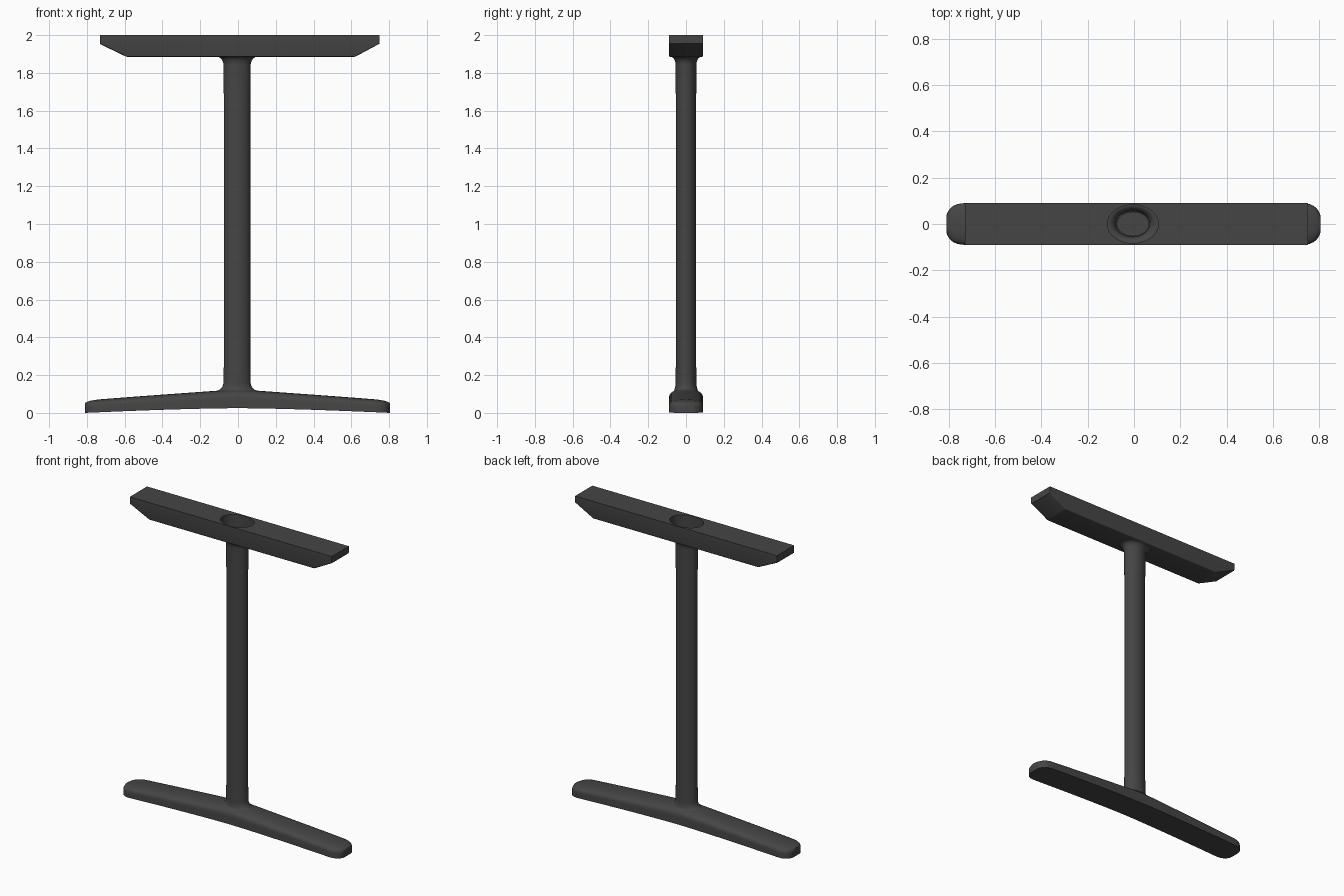
import bpy, bmesh, math

if "Cube" in bpy.data.objects:
    bpy.data.objects.remove(bpy.data.objects["Cube"])

CX = -0.005   # post axis
SEG = 48

dark = bpy.data.materials.new("dark_metal")
dark.diffuse_color = (0.06, 0.06, 0.06, 1)
dark.use_nodes = True
dark.node_tree.nodes["Principled BSDF"].inputs["Base Color"].default_value = dark.diffuse_color


def smooth(ob, angle):
    bpy.ops.object.select_all(action='DESELECT')
    ob.select_set(True)
    bpy.context.view_layer.objects.active = ob
    bpy.ops.object.shade_smooth_by_angle(angle=math.radians(angle))


def finish(bm, name, angle=35, recalc=True):
    if recalc:
        bmesh.ops.recalc_face_normals(bm, faces=bm.faces)
    me = bpy.data.meshes.new(name)
    bm.to_mesh(me)
    bm.free()
    me.materials.append(dark)
    ob = bpy.data.objects.new(name, me)
    bpy.context.collection.objects.link(ob)
    smooth(ob, angle)
    return ob


def loft(rings, name, caps=True, angle=35):
    bm = bmesh.new()
    loops = [[bm.verts.new(p) for p in r] for r in rings]
    n = len(loops[0])
    for a, b in zip(loops, loops[1:]):
        for i in range(n):
            j = (i + 1) % n
            bm.faces.new((a[i], a[j], b[j], b[i]))
    if caps:
        bm.faces.new(loops[0])
        bm.faces.new(loops[-1])
    return finish(bm, name, angle)


def ellipse(a, b, z):
    return [(CX + a * math.cos(2 * math.pi * i / SEG),
             b * math.sin(2 * math.pi * i / SEG), z) for i in range(SEG)]


def flare(z_start, z_end, name, spread):
    # straight collar, then a quarter-round flare towards z_end
    s = 1 if z_end > z_start else -1
    rings = [ellipse(0.072, 0.055, z_start)]
    r = 0.045
    for k in range(11):
        t = k / 10 * math.pi / 2
        f = 1 - math.cos(t)
        rings.append(ellipse(0.072 + 0.038 * f, 0.055 + spread * f,
                             z_end - s * r * (1 - math.sin(t))))
    return loft(rings, name, caps=False, angle=60)


# Post
loft([ellipse(0.07, 0.053, 0.06), ellipse(0.07, 0.053, 1.75)], "post")

# Collars blending the post into the bar and the foot
flare(1.69, 1.886, "top_collar", 0.028)
flare(0.24, 0.118, "foot_collar", 0.012)

# Top bar: chamfered profile extruded across, lower edges softened
profile = [(-0.73, 2), (0.75, 2), (0.75, 1.955), (0.62, 1.885),
           (-0.59, 1.885), (-0.73, 1.952)]
bm = bmesh.new()
face = bm.faces.new([bm.verts.new((x, -0.09, z)) for x, z in profile])
ext = bmesh.ops.extrude_face_region(bm, geom=[face])
bmesh.ops.translate(bm, vec=(0, 0.18, 0),
                    verts=[v for v in ext["geom"] if isinstance(v, bmesh.types.BMVert)])
bmesh.ops.recalc_face_normals(bm, faces=bm.faces)
low = [e for e in bm.edges if min(v.co.z for v in e.verts) < 1.9]
bmesh.ops.bevel(bm, geom=low, offset=0.006, segments=3, profile=0.5, affect='EDGES')
# slice beside the hole so the pierced faces stay clean
for x in (CX - 0.13, CX, CX + 0.13):
    bmesh.ops.bisect_plane(bm, geom=bm.verts[:] + bm.edges[:] + bm.faces[:],
                           plane_co=(x, 0, 0), plane_no=(1, 0, 0))
bmesh.ops.triangulate(bm, faces=bm.faces[:])
bar = finish(bm, "top_bar", 30)

# Socket hole through the bar
cutter = loft([ellipse(0.11, 0.083, 1.8), ellipse(0.11, 0.083, 2.1)], "hole_cutter")
cutter.hide_render = True
mod = bar.modifiers.new("hole", 'BOOLEAN')
mod.operation = 'DIFFERENCE'
mod.solver = 'EXACT'
mod.object = cutter
bpy.context.view_layer.objects.active = bar
bpy.ops.object.modifier_apply(modifier=mod.name)
bpy.data.objects.remove(cutter)
smooth(bar, 30)


# Foot: arched bar with crowned top and rounded ends
def foot_section(x):
    d = abs(x)
    e = max(0, (d - 0.72) / 0.09)
    w = 0.09 * (1 - e ** 2.6) ** (1 / 2.6)
    zb = 0.025 * (1 - (d / 0.8065) ** 1.5)
    zt = 0.069 + 0.056 * max(0, 1 - d / 0.76) ** 0.95 - 0.018 * e ** 3
    zs = zb + 0.5 * (zt - zb)
    ring = [(x + CX / 2, -w, zb), (x + CX / 2, w, zb)]
    for k in range(17):
        t = math.pi * k / 16
        c, s = math.cos(t), math.sin(t)
        ring.append((x + CX / 2, math.copysign(w * abs(c) ** 0.75, c),
                     zs + (zt - zs) * max(0, s) ** 0.75))
    return ring


half = [0.06, 0.12, 0.2, 0.3, 0.4, 0.5, 0.6, 0.68, 0.72, 0.74,
        0.76, 0.775, 0.786, 0.794, 0.8, 0.804, 0.8065]
stations = [-x for x in reversed(half)] + [0] + half
loft([foot_section(x) for x in stations], "foot", angle=60)
